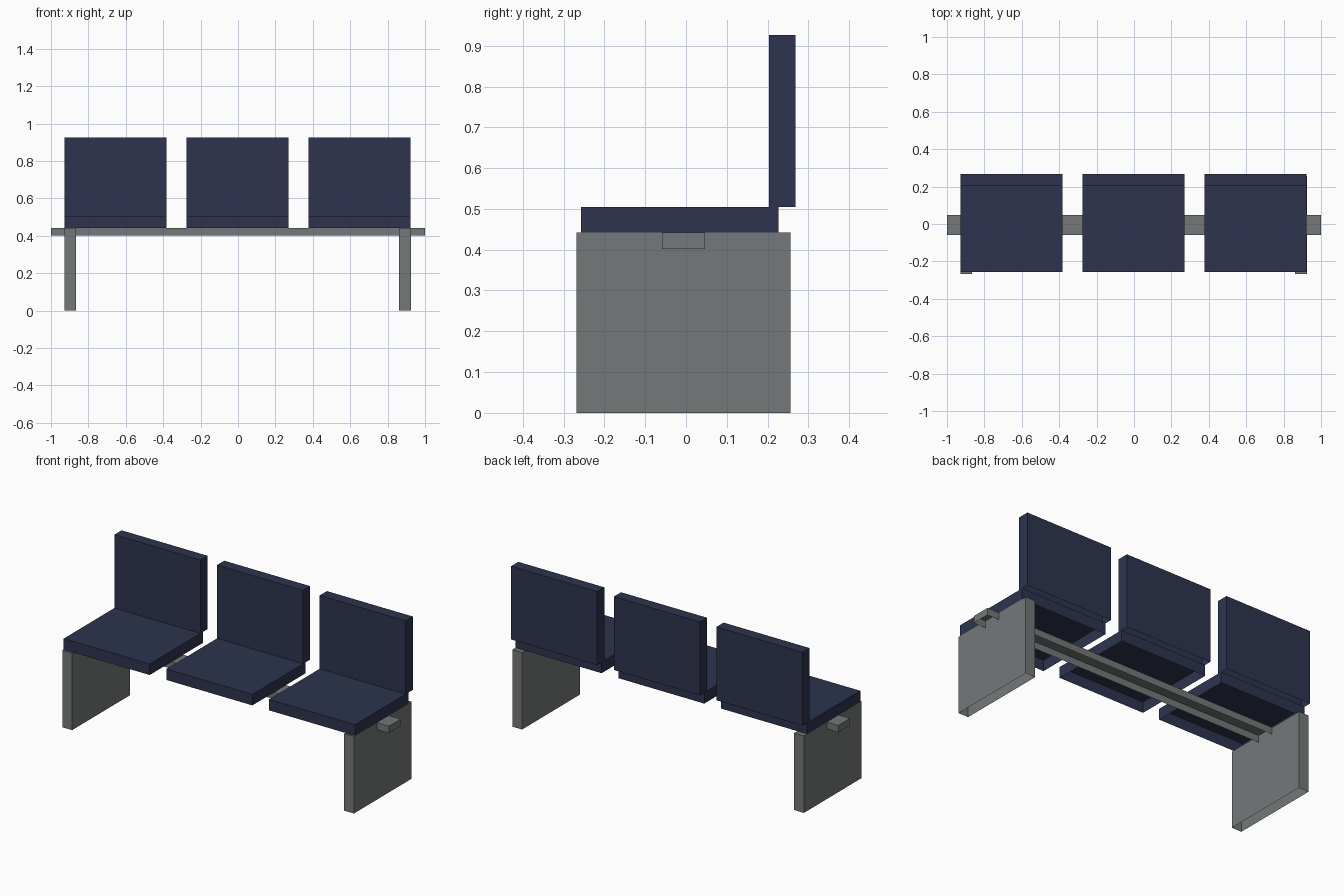
import bpy, bmesh

if "Cube" in bpy.data.objects:
    bpy.data.objects.remove(bpy.data.objects["Cube"])


def material(name, rgb):
    m = bpy.data.materials.new(name)
    m.diffuse_color = (*rgb, 1)
    m.use_nodes = True
    m.node_tree.nodes["Principled BSDF"].inputs["Base Color"].default_value = m.diffuse_color
    return m


navy = material("navy_upholstery", (0.026, 0.034, 0.077))
grey = material("grey_metal", (0.174, 0.188, 0.191))


def open_box(name, x, y, z, mat):
    """Box between the given (min, max) ranges, without an underside."""
    bm = bmesh.new()
    bmesh.ops.create_cube(bm, size=1)
    for v in bm.verts:
        v.co = [r[0] if c < 0 else r[1] for c, r in zip(v.co, (x, y, z))]
    bm.normal_update()
    under = [f for f in bm.faces if f.normal.z < -0.9]
    bmesh.ops.delete(bm, geom=under, context='FACES_ONLY')
    mesh = bpy.data.meshes.new(name)
    bm.to_mesh(mesh)
    bm.free()
    mesh.materials.append(mat)
    obj = bpy.data.objects.new(name, mesh)
    bpy.context.collection.objects.link(obj)
    return obj


# Three seats, each a cushion with an upright backrest
for side, cx in (("left", -0.654), ("middle", -0.002), ("right", 0.65)):
    span = (cx - 0.273, cx + 0.273)
    open_box(side + "_seat", span, (-0.257, 0.227), (0.442, 0.505), navy)
    open_box(side + "_backrest", span, (0.203, 0.268), (0.505, 0.926), navy)

# Panel legs under the outer seats
for side, span in (("left", (-0.928, -0.866)), ("right", (0.862, 0.924))):
    open_box(side + "_leg", span, (-0.268, 0.256), (0, 0.442), grey)

# Channel beam carrying the seats, open below
open_box("support_beam", (-1, 1), (-0.059, 0.047), (0.402, 0.442), grey)
